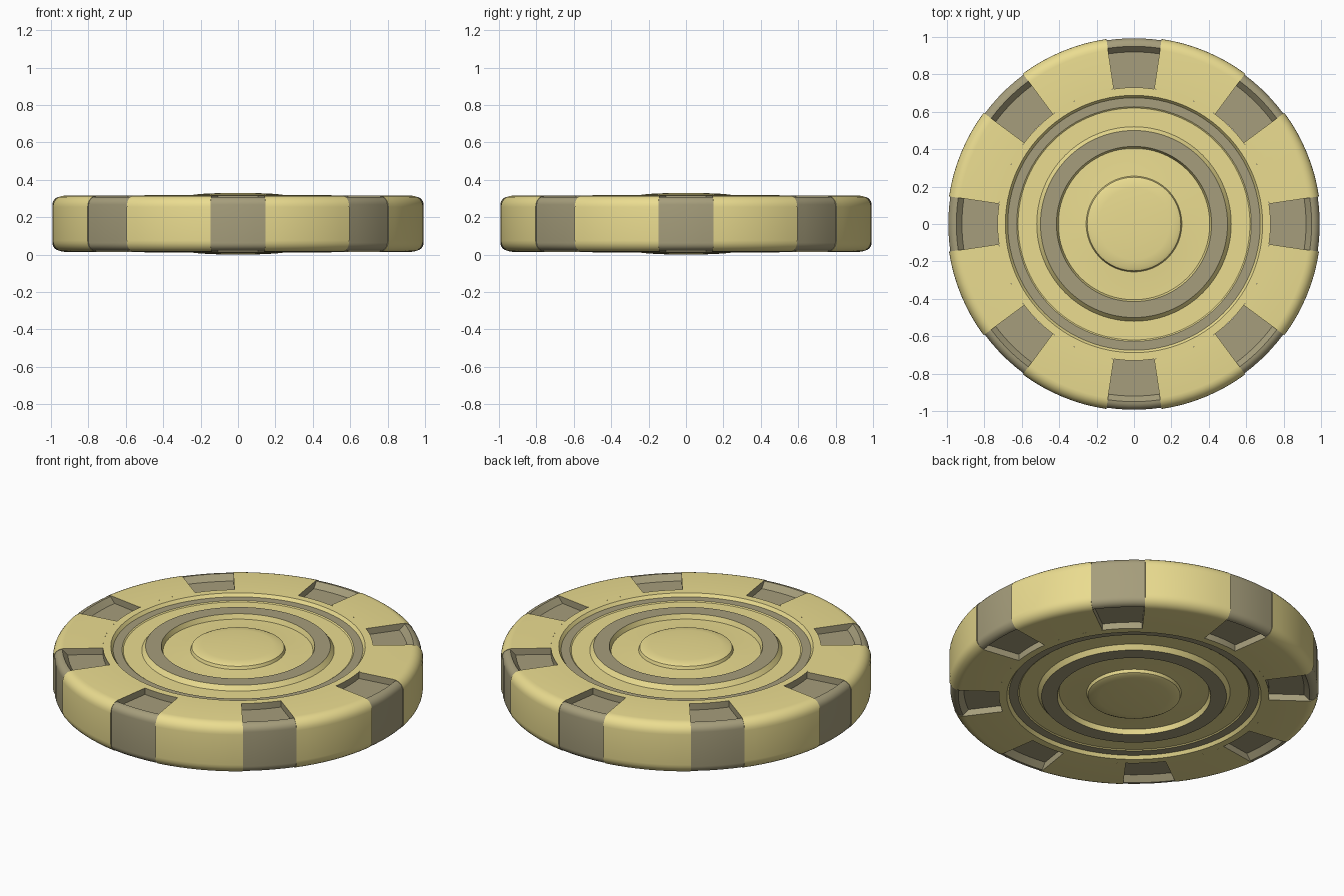
import bpy, bmesh, math

if "Cube" in bpy.data.objects:
    bpy.data.objects.remove(bpy.data.objects["Cube"])

MID = 0.165          # height of the mirror plane
HALF = math.radians(8.5)   # half angle of an edge insert


def material(name, rgb):
    m = bpy.data.materials.new(name)
    m.diffuse_color = (*rgb, 1)
    m.use_nodes = True
    m.node_tree.nodes["Principled BSDF"].inputs["Base Color"].default_value = m.diffuse_color
    return m


YELLOW = material("yellow", (0.83, 0.72, 0.28))
DARK = material("dark", (0.38, 0.34, 0.20))


def revolve(name, top, a0, a1, steps, cap=None):
    """Spin a top half profile of (r, z, material) plus its mirror image."""
    pts = [(r, z) for r, z, m in top]
    mats = [m for r, z, m in top]
    pts += [(r, 2 * MID - z) for r, z in reversed(pts)]
    mats += mats[-2::-1]
    bm = bmesh.new()
    rows = []
    for j in range(steps + 1):
        a = a0 + (a1 - a0) * j / steps
        rows.append([bm.verts.new((r * math.cos(a), r * math.sin(a), z)) for r, z in pts])
    for p, q in zip(rows, rows[1:]):
        for i in range(len(pts) - 1):
            bm.faces.new((p[i], p[i + 1], q[i + 1], q[i])).material_index = mats[i]
    if cap is not None:
        bm.faces.new(rows[0][::-1]).material_index = cap
        bm.faces.new(rows[-1]).material_index = cap
    bmesh.ops.remove_doubles(bm, verts=bm.verts, dist=1e-5)
    me = bpy.data.meshes.new(name)
    bm.to_mesh(me)
    bm.free()
    me.materials.append(YELLOW)
    me.materials.append(DARK)
    for f in me.polygons:
        f.use_smooth = True
    me.set_sharp_from_angle(angle=math.radians(30))
    ob = bpy.data.objects.new(name, me)
    bpy.context.collection.objects.link(ob)
    return ob


def rounded(r, z, rad, m, n=6):
    """Quarter-round outer corner."""
    return [(r - rad + rad * math.sin(t), z - rad + rad * math.cos(t), m)
            for t in [math.pi / 2 * k / n for k in range(n + 1)]]


# Centre disc: dome, raised dark ring, sunken floor with dark border ring
core = [
    (0, 0.330, 0), (0.10, 0.329, 0), (0.19, 0.325, 0), (0.235, 0.321, 0), (0.25, 0.314, 0),
    (0.256, 0.297, 0), (0.33, 0.292, 0), (0.405, 0.290, 0),
    (0.415, 0.318, 1), (0.50, 0.318, 0), (0.52, 0.292, 0),
    (0.62, 0.292, 0), (0.627, 0.297, 1), (0.675, 0.297, 0),
    (0.688, 0.315, 0), (0.73, 0.315, 1),
]
revolve("centre_disc", core, 0, 2 * math.pi, 96)

# Outer rim blocks and recessed edge inserts, eight of each
rim = [(0.73, 0.315, 0)] + rounded(1.0, 0.315, 0.06, 0)
insert = [(0.73, 0.277, 1), (0.92, 0.277, 1), (0.95, 0.309, 1)] + rounded(0.993, 0.309, 0.042, 1)[1:]
step = math.pi / 4
for k in range(8):
    a = k * step
    revolve(f"edge_insert_{k + 1}", insert, a - HALF, a + HALF, 5)
    revolve(f"rim_block_{k + 1}", rim, a + HALF, a + step - HALF, 8, cap=1)
